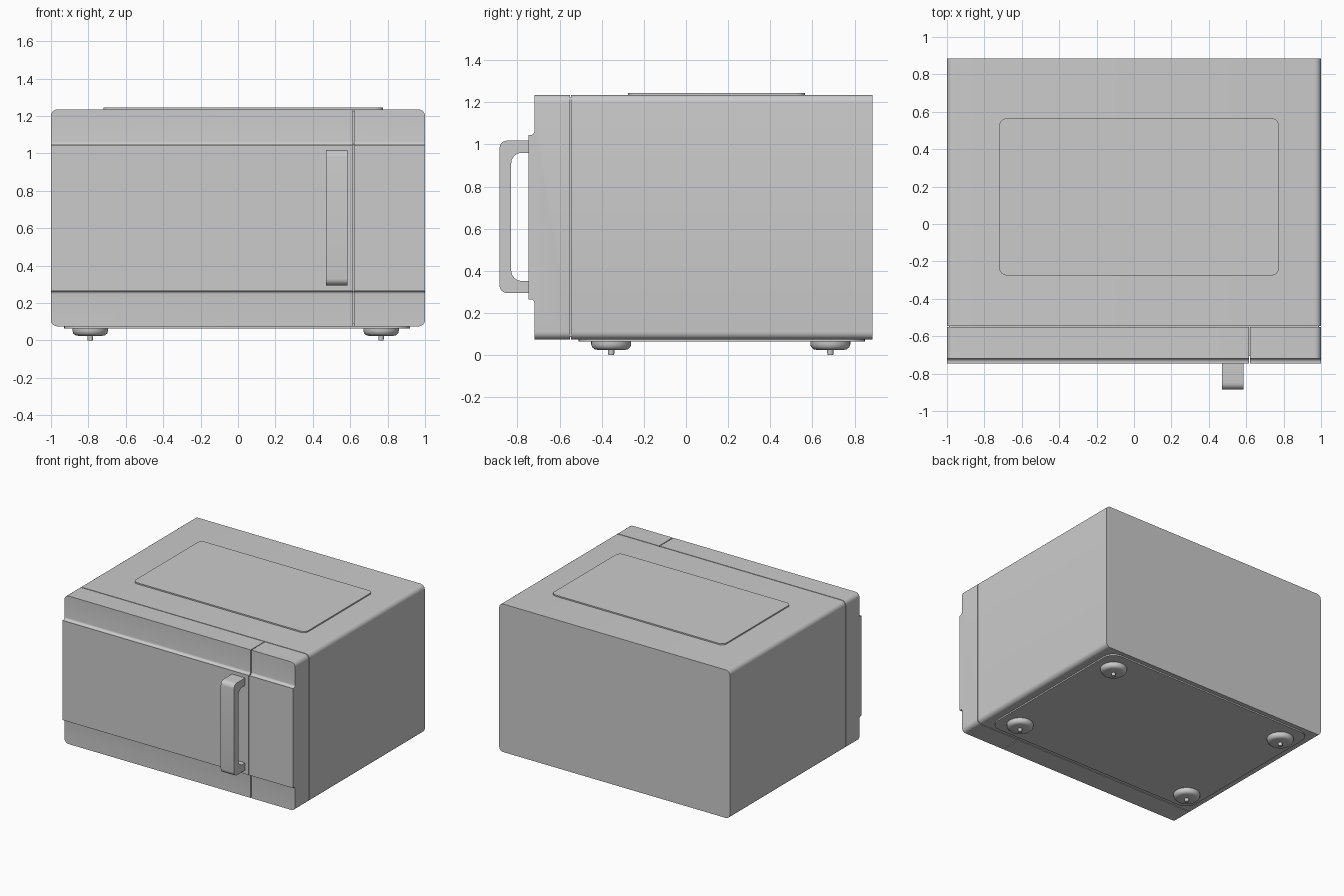
import bpy, bmesh
from math import sin, cos, pi, radians
from mathutils import Vector

if "Cube" in bpy.data.objects:
    bpy.data.objects.remove(bpy.data.objects["Cube"])


def finish(name, bm):
    bmesh.ops.remove_doubles(bm, verts=bm.verts, dist=1e-5)
    bmesh.ops.recalc_face_normals(bm, faces=bm.faces)
    me = bpy.data.meshes.new(name)
    bm.to_mesh(me)
    bm.free()
    ob = bpy.data.objects.new(name, me)
    bpy.context.collection.objects.link(ob)
    bpy.ops.object.select_all(action='DESELECT')
    ob.select_set(True)
    bpy.context.view_layer.objects.active = ob
    bpy.ops.object.shade_smooth_by_angle(angle=radians(32))
    return ob


def prism(points, depth):
    """Closed polygon of 3D points pushed along a depth vector."""
    bm = bmesh.new()
    face = bm.faces.new([bm.verts.new(p) for p in points])
    new = bmesh.ops.extrude_face_region(bm, geom=[face], use_keep_orig=True)
    moved = [g for g in new['geom'] if isinstance(g, bmesh.types.BMVert)]
    bmesh.ops.translate(bm, verts=moved, vec=depth)
    return bm


def bevel_where(bm, test, radius, segments=6):
    edges = [e for e in bm.edges if test(*(v.co for v in e.verts))]
    bmesh.ops.bevel(bm, geom=edges, offset=radius, segments=segments,
                    profile=0.5, affect='EDGES')


def arc(cx, cy, r, start, end, n=6):
    return [(cx + r * cos(radians(start + (end - start) * i / n)),
             cy + r * sin(radians(start + (end - start) * i / n))) for i in range(n + 1)]


def corner_edge(a, b):
    """Edges running front to back on the outer top and bottom corners."""
    along_y = abs(a.x - b.x) < 1e-4 and abs(a.z - b.z) < 1e-4
    return along_y and abs(abs(a.x) - 1) < 1e-3 and (a.z > 1.2 or a.z < 0.1)


def rounded_plate(name, x0, x1, y0, y1, z0, z1, radius):
    bm = prism([(x0, y0, z0), (x1, y0, z0), (x1, y1, z0), (x0, y1, z0)],
               Vector((0, 0, z1 - z0)))
    bevel_where(bm, lambda a, b: abs(a.z - b.z) > 1e-4, radius)
    return finish(name, bm)


Z0, Z1 = 0.075, 1.235
BACK, SEAM = 0.885, -0.545

# Main casing, with rounded long edges and a sharp flat back
casing = prism([(-1, SEAM, Z0), (1, SEAM, Z0), (1, SEAM, Z1), (-1, SEAM, Z1)],
               Vector((0, BACK - SEAM, 0)))
bevel_where(casing, corner_edge, 0.035)
finish("casing", casing)

# Recessed core that closes the seams from behind
rounded_plate("seam_core", -0.99, 0.99, -0.705, -0.54, Z0 + 0.012, Z1 - 0.012, 0.004)

# Door and control panel share one side profile with a raised middle band
front = ([(SEAM - 0.006, Z1), (-0.72, Z1)]
         + arc(-0.738, 1.063, 0.018, 0, -90)
         + [(-0.747, 1.045), (-0.747, 0.265)]
         + arc(-0.738, 0.247, 0.018, 90, 0)
         + [(-0.72, Z0), (SEAM - 0.006, Z0)])
for name, x0, x1 in (("door", -1, 0.614), ("control_panel", 0.62, 1)):
    bm = prism([(x0, y, z) for y, z in front], Vector((x1 - x0, 0, 0)))
    bevel_where(bm, corner_edge, 0.035)
    finish(name, bm)

# Door handle: a U-shaped bar
handle = ([(-0.74, 1.018)]
          + arc(-0.850, 0.983, 0.035, 90, 180)
          + arc(-0.850, 0.330, 0.035, 180, 270)
          + [(-0.74, 0.295), (-0.74, 0.352)]
          + arc(-0.780, 0.402, 0.050, 270, 180)
          + arc(-0.780, 0.910, 0.050, 180, 90)
          + [(-0.74, 0.960)])
finish("door_handle", prism([(0.47, y, z) for y, z in handle], Vector((0.115, 0, 0))))

# Raised top plate and base plate
rounded_plate("top_plate", -0.72, 0.775, -0.275, 0.565, 1.225, 1.245, 0.04)
rounded_plate("base_plate", -0.93, 0.92, -0.51, 0.85, 0.064, 0.085, 0.09)

# Four turned feet, each with a small centre pin
foot = [(0, 0.07), (0.095, 0.07), (0.095, 0.052), (0.091, 0.038), (0.080, 0.028),
        (0.066, 0.025), (0.015, 0.025), (0.014, 0.0), (0, 0.0)]
for side, x in (("left", -0.79), ("right", 0.765)):
    for end, y in (("front", -0.355), ("back", 0.685)):
        bm = bmesh.new()
        vs = [bm.verts.new((x + r, y, z)) for r, z in foot]
        es = [bm.edges.new(p) for p in zip(vs, vs[1:])]
        bmesh.ops.spin(bm, geom=vs + es, cent=(x, y, 0), axis=(0, 0, 1),
                       angle=2 * pi, steps=40, use_merge=True)
        finish(f"{end}_{side}_foot", bm)
